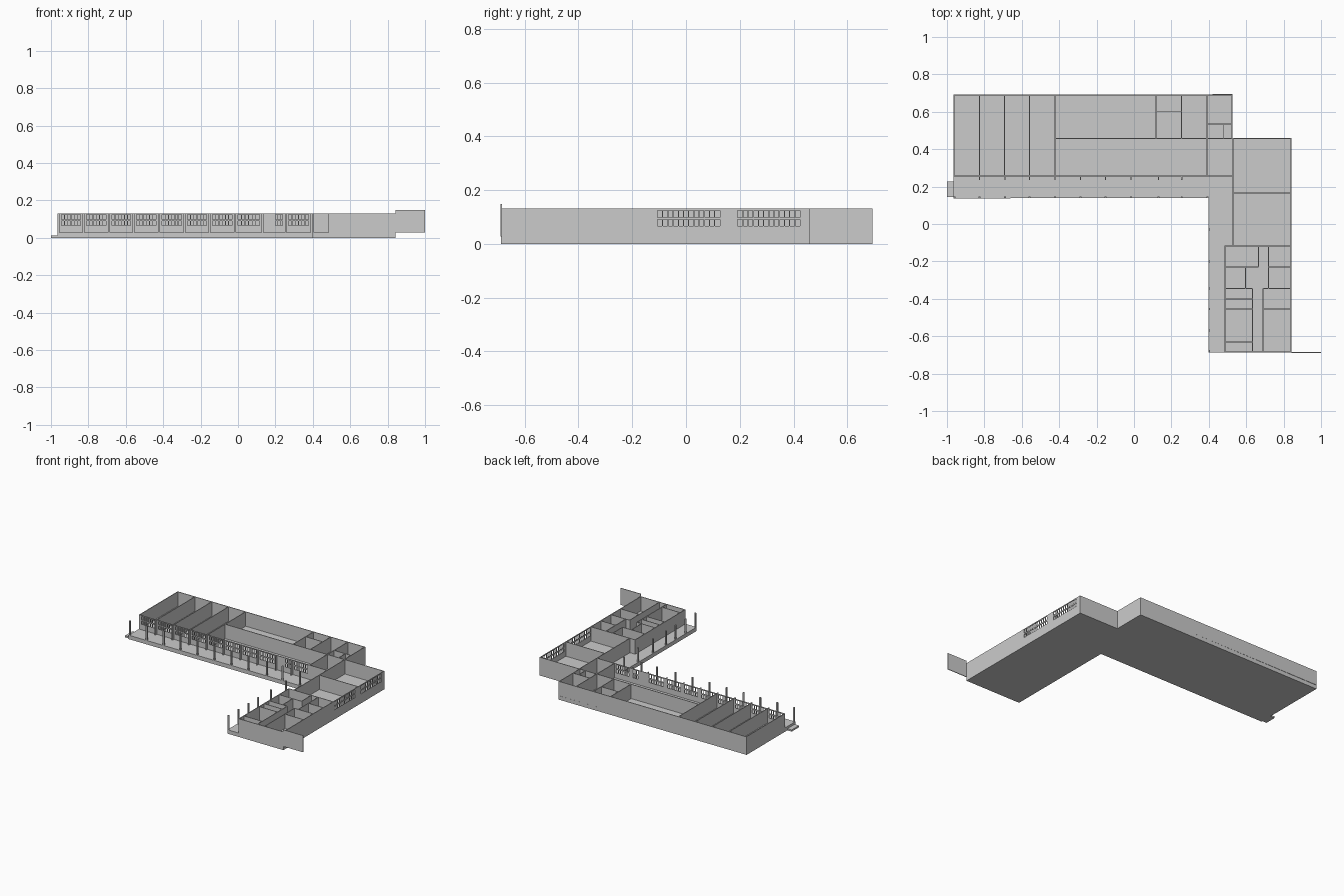
import bpy, bmesh

if "Cube" in bpy.data.objects:
    bpy.data.objects.remove(bpy.data.objects["Cube"])

FLOOR, TOP, T = 0.028, 0.131, 0.005


def add_box(bm, x0, x1, y0, y1, z0, z1):
    r = bmesh.ops.create_cube(bm, size=1)
    for v in r["verts"]:
        v.co = ((x0 + x1) / 2 + v.co.x * (x1 - x0),
                (y0 + y1) / 2 + v.co.y * (y1 - y0),
                (z0 + z1) / 2 + v.co.z * (z1 - z0))


def finish(bm, name):
    bmesh.ops.recalc_face_normals(bm, faces=bm.faces[:])
    mesh = bpy.data.meshes.new(name)
    bm.to_mesh(mesh)
    bm.free()
    ob = bpy.data.objects.new(name, mesh)
    bpy.context.collection.objects.link(ob)
    return ob


def wall_piece(bm, axis, at, a, b, z0=FLOOR, z1=TOP, t=T):
    # straight wall along x or y, centred on the line "at"
    if axis == "x":
        add_box(bm, a, b, at - t / 2, at + t / 2, z0, z1)
    else:
        add_box(bm, at - t / 2, at + t / 2, a, b, z0, z1)


def window_wall(bm, axis, at, a, b, groups):
    # sill, middle rail and lintel, with piers and mullions between open panes
    for z0, z1 in ((FLOOR, 0.067), (0.090, 0.099), (0.124, TOP)):
        wall_piece(bm, axis, at, a, b, z0, z1)
    edges = [a] + [e for g in groups for e in g[:2]] + [b]
    for z0, z1 in ((0.067, 0.090), (0.099, 0.124)):
        for p, q in zip(edges[::2], edges[1::2]):
            wall_piece(bm, axis, at, p, q, z0, z1)
        for g0, g1, n in groups:
            for i in range(1, n):
                c = g0 + (g1 - g0) * i / n
                wall_piece(bm, axis, at, c - 0.002, c + 0.002, z0, z1)


# floor slab with porches
bm = bmesh.new()
outline = [(-.965, .137), (.397, .14), (.397, -.687), (.842, -.687),
           (.842, .46), (.527, .46), (.527, .694), (-.965, .69)]
face = bm.faces.new([bm.verts.new((x, y, 0)) for x, y in outline])
ext = bmesh.ops.extrude_face_region(bm, geom=[face])
for v in ext["geom"]:
    if isinstance(v, bmesh.types.BMVert):
        v.co.z = FLOOR
finish(bm, "floor_slab")

# low step at the west end of the porch
bm = bmesh.new()
add_box(bm, -1.0, -.965, .145, .228, 0, 0.012)
finish(bm, "west_step")

# outer walls without windows
bm = bmesh.new()
for w in [("x", .6905, -.965, .527), ("y", -.9625, .256, .69),
          ("y", .5245, .46, .69), ("x", .4575, .527, .842),
          ("x", -.6845, .485, .842), ("y", .487, -.685, -.118),
          ("y", .529, -.118, .46)]:
    wall_piece(bm, *w)
finish(bm, "outer_walls")

# interior partitions of the long wing
bm = bmesh.new()
for x in (-.826, -.692, -.558, -.423):
    wall_piece(bm, "y", x, .256, .69)
for w in [("y", .39, .256, .69), ("x", .457, -.423, .53),
          ("y", .117, .457, .69), ("y", .254, .457, .69),
          ("x", .60, .117, .254), ("x", .534, .39, .525),
          ("y", .48, .457, .534)]:
    wall_piece(bm, *w)
finish(bm, "long_wing_partitions")

# interior partitions of the short wing
bm = bmesh.new()
for w in [("x", .166, .53, .842), ("x", -.118, .485, .842),
          ("y", .666, -.23, -.118), ("x", -.23, .487, .666),
          ("y", .596, -.345, -.23), ("x", -.345, .487, .634),
          ("y", .634, -.685, -.345), ("x", -.40, .487, .634),
          ("x", -.455, .487, .634), ("x", -.63, .487, .634),
          ("y", .72, -.345, -.118), ("x", -.23, .72, .842),
          ("x", -.345, .69, .842), ("y", .69, -.685, -.345),
          ("x", -.455, .69, .842)]:
    wall_piece(bm, *w)
finish(bm, "short_wing_partitions")

# porch-side window wall and east window wall
cols_x = [-.96, -.826, -.69, -.558, -.422, -.287, -.152, -.017, .13, .255, .392]
bm = bmesh.new()
bays = [(p + (.07 if p == .13 else .016), q - .016, 3 if p == .13 else 6)
        for p, q in zip(cols_x, cols_x[1:])]
window_wall(bm, "x", .256, -.965, .53, bays)
finish(bm, "porch_window_wall")

bm = bmesh.new()
window_wall(bm, "y", .8395, -.687, .46, [(-.106, .126, 12), (.192, .424, 12)])
finish(bm, "east_window_wall")

# small piers against the porch window wall
bm = bmesh.new()
for x in cols_x[1:-1]:
    add_box(bm, x - .003, x + .003, .236, .254, FLOOR, TOP)
finish(bm, "window_wall_piers")

# free-standing porch columns
bm = bmesh.new()
s = .005
for x in cols_x:
    add_box(bm, x - s, x + s, .143 - s, .143 + s, FLOOR, TOP)
for y in (-.68, -.57, -.455, -.345, -.2, -.03):
    add_box(bm, .402 - s, .402 + s, y - s, y + s, FLOOR, TOP)
finish(bm, "porch_columns")

# taller screen panel projecting east
bm = bmesh.new()
add_box(bm, .842, 1.0, -.69, -.685, FLOOR, .148)
finish(bm, "screen_panel")
